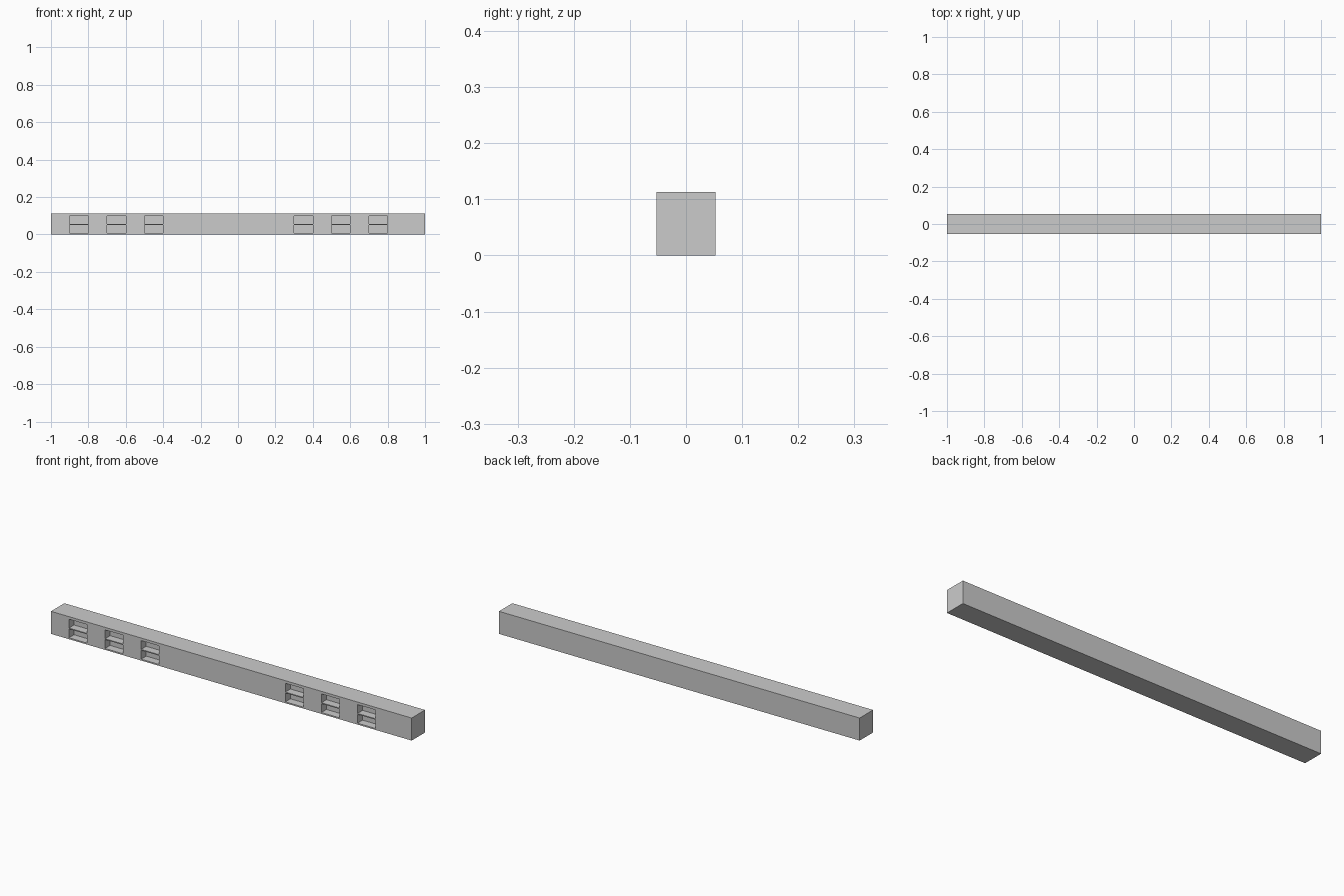
import bpy, bmesh
from mathutils import Matrix, Vector

if "Cube" in bpy.data.objects:
    bpy.data.objects.remove(bpy.data.objects["Cube"])

LENGTH, DEPTH, HEIGHT = 2.0, 0.106, 0.113
POCKET = 0.04  # depth of each recess


def boxes(name, bounds):
    """One mesh object made of axis-aligned boxes given as (low, high) corners."""
    bm = bmesh.new()
    for lo, hi in bounds:
        lo, hi = Vector(lo), Vector(hi)
        bmesh.ops.create_cube(bm, size=1, matrix=Matrix.Translation((lo + hi) / 2)
                              @ Matrix.Diagonal((*(hi - lo), 1)))
    mesh = bpy.data.meshes.new(name)
    bm.to_mesh(mesh)
    bm.free()
    obj = bpy.data.objects.new(name, mesh)
    bpy.context.collection.objects.link(obj)
    return obj


# Solid bar
bar = boxes("bar", [((-LENGTH / 2, -DEPTH / 2, 0), (LENGTH / 2, DEPTH / 2, HEIGHT))])

# Two rows of recesses in the front, in two groups of three
front = -DEPTH / 2
cutter = boxes("recess_cutter", [
    ((x, front - 0.02, z), (x + 0.10, front + POCKET, z + 0.044))
    for x in (-0.9, -0.7, -0.5, 0.3, 0.5, 0.7)
    for z in (0.007, 0.056)])
cutter.hide_render = True
cutter.hide_viewport = False
cutter.display_type = 'WIRE'

cut = bar.modifiers.new("recesses", 'BOOLEAN')
cut.operation = 'DIFFERENCE'
cut.solver = 'EXACT'
cut.object = cutter
